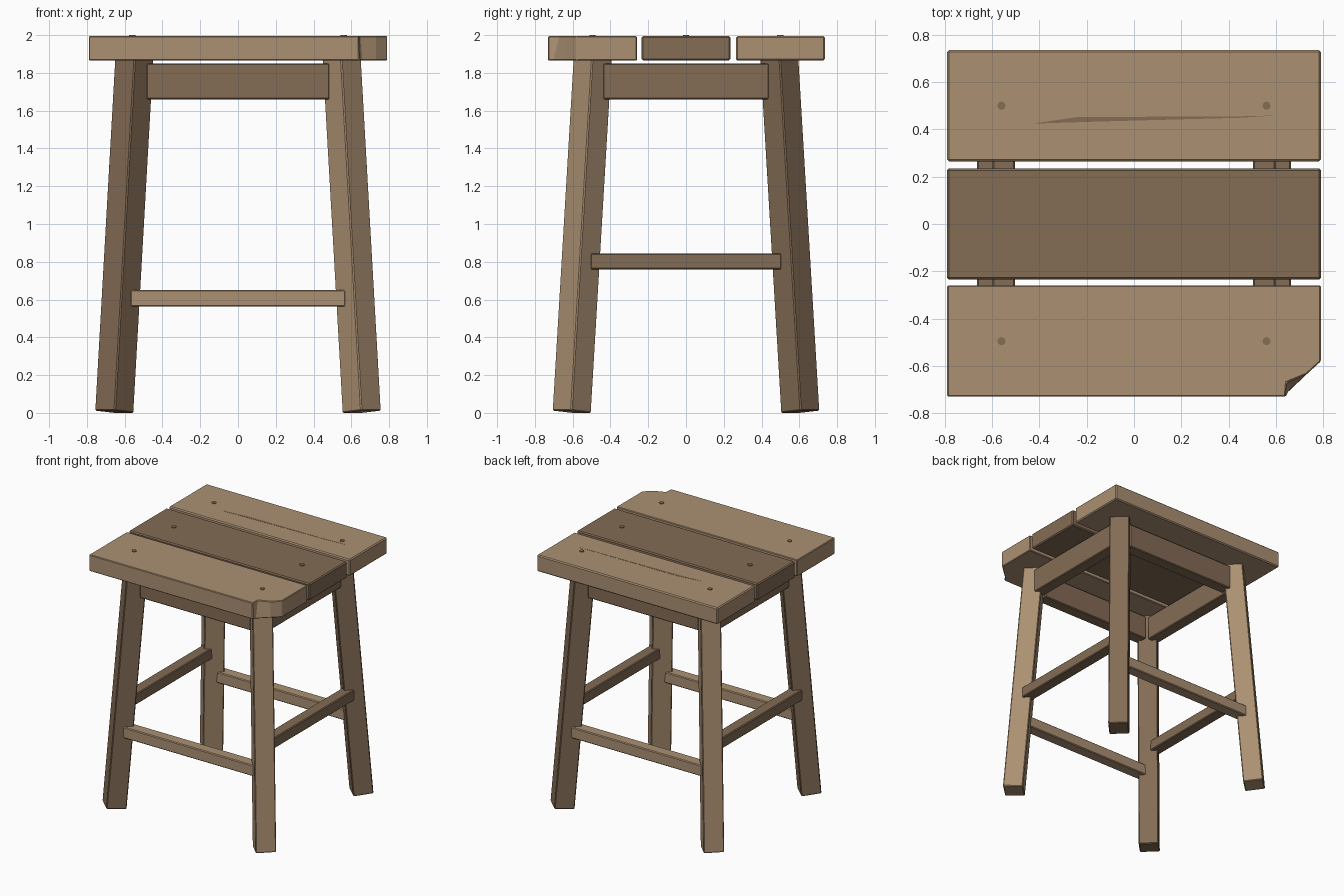
import bpy
import bmesh
from mathutils import Matrix, Vector

if "Cube" in bpy.data.objects:
    bpy.data.objects.remove(bpy.data.objects["Cube"], do_unlink=True)


def material(name, color):
    mat = bpy.data.materials.new(name)
    mat.use_nodes = True
    mat.diffuse_color = color
    bsdf = mat.node_tree.nodes["Principled BSDF"]
    bsdf.inputs["Base Color"].default_value = color
    bsdf.inputs["Roughness"].default_value = 0.8
    return mat


LIGHT = material("light_wood", (0.41, 0.28, 0.17, 1))
DARK = material("dark_wood", (0.23, 0.15, 0.09, 1))


def finish(name, bm, mat, bevel=0.0):
    bmesh.ops.recalc_face_normals(bm, faces=bm.faces)
    mesh = bpy.data.meshes.new(name)
    bm.to_mesh(mesh)
    bm.free()
    mesh.materials.append(mat)
    obj = bpy.data.objects.new(name, mesh)
    bpy.context.collection.objects.link(obj)
    if bevel:
        mod = obj.modifiers.new("soft_edges", "BEVEL")
        mod.width = bevel
        mod.segments = 1
    return obj


def box(name, low, high, mat, bevel=0.006):
    low, high = Vector(low), Vector(high)
    bm = bmesh.new()
    bmesh.ops.create_cube(bm, size=1)
    bmesh.ops.scale(bm, vec=high - low, verts=bm.verts)
    bmesh.ops.translate(bm, vec=(low + high) / 2, verts=bm.verts)
    return finish(name, bm, mat, bevel)


def loft(name, bottom, top, z0, z1, mat, bevel=0.0):
    """Solid between two outlines with matching point counts."""
    bm = bmesh.new()
    lower = [bm.verts.new((x, y, z0)) for x, y in bottom]
    upper = [bm.verts.new((x, y, z1)) for x, y in top]
    bm.faces.new(lower)
    bm.faces.new(upper)
    n = len(lower)
    for i in range(n):
        j = (i + 1) % n
        bm.faces.new((lower[i], lower[j], upper[j], upper[i]))
    return finish(name, bm, mat, bevel)


# Seat planks
Z0, Z1, HALF = 1.865, 1.995, 0.79
box("middle_plank", (-HALF, -0.235, Z0), (HALF, 0.235, Z1), DARK, 0.008)
box("back_plank", (-HALF, 0.265, Z0), (HALF, 0.735, Z1), LIGHT, 0.008)

# Front plank with a broken corner
start = [(HALF, -0.26), (-HALF, -0.26), (-HALF, -0.73), (0.64, -0.73)]
chip_top = [(0.645, -0.67), (0.73, -0.635), (HALF, -0.58)]
chip_bottom = [(0.655, -0.705), (0.73, -0.635), (HALF, -0.58)]
loft("front_plank", start + chip_bottom, start + chip_top, Z0, Z1, LIGHT, 0.005)

# Crack in the back plank
crack = [(-0.43, 0.424), (-0.24, 0.452), (0.45, 0.455),
         (0.61, 0.459), (0.45, 0.449), (-0.15, 0.433)]
loft("crack", crack, crack, Z1 - 0.002, Z1 + 0.001, DARK)

# Nail heads
for label, y in (("front", -0.495), ("middle", 0), ("back", 0.5)):
    for side, x in (("right", -0.56), ("left", 0.56)):
        bm = bmesh.new()
        bmesh.ops.create_cone(bm, cap_ends=True, segments=12, radius1=0.017,
                              radius2=0.017, depth=0.02,
                              matrix=Matrix.Translation((x, y, 1.99)))
        finish(f"{label}_{side}_nail", bm, DARK)

# Splayed legs, turned diagonally, in alternating colours
for front, sy in (("front", -1), ("back", 1)):
    for side, sx in (("right", -1), ("left", 1)):
        foot = Vector((sx * 0.655, sy * 0.605, 0.006))
        head = Vector((sx * 0.549, sy * 0.494, 1.875))
        axis = (head - foot).normalized()
        tangent = Vector((0, 0, 1)).cross(axis).normalized()
        radial = tangent.cross(axis)
        turn = Matrix((radial, tangent, axis)).transposed().to_4x4()
        size = Matrix.Diagonal((0.148, 0.148, (head - foot).length, 1))
        bm = bmesh.new()
        bmesh.ops.create_cube(
            bm, size=1, matrix=Matrix.Translation((head + foot) / 2) @ turn @ size)
        finish(f"{front}_{side}_leg", bm, LIGHT if sx != sy else DARK, 0.006)

# Aprons and stretchers
for front, s in (("front", -1), ("back", 1)):
    ys = sorted((s * 0.44, s * 0.535))
    box(f"{front}_apron", (-0.485, ys[0], 1.66), (0.485, ys[1], 1.85), DARK)
    ys = sorted((s * 0.53, s * 0.62))
    box(f"{front}_stretcher", (-0.57, ys[0], 0.563), (0.57, ys[1], 0.65), LIGHT)
for side, s in (("right", -1), ("left", 1)):
    xs = sorted((s * 0.503, s * 0.597))
    box(f"{side}_apron", (xs[0], -0.44, 1.66), (xs[1], 0.44, 1.85), DARK)
    xs = sorted((s * 0.573, s * 0.663))
    box(f"{side}_stretcher", (xs[0], -0.505, 0.76), (xs[1], 0.505, 0.845), DARK)
